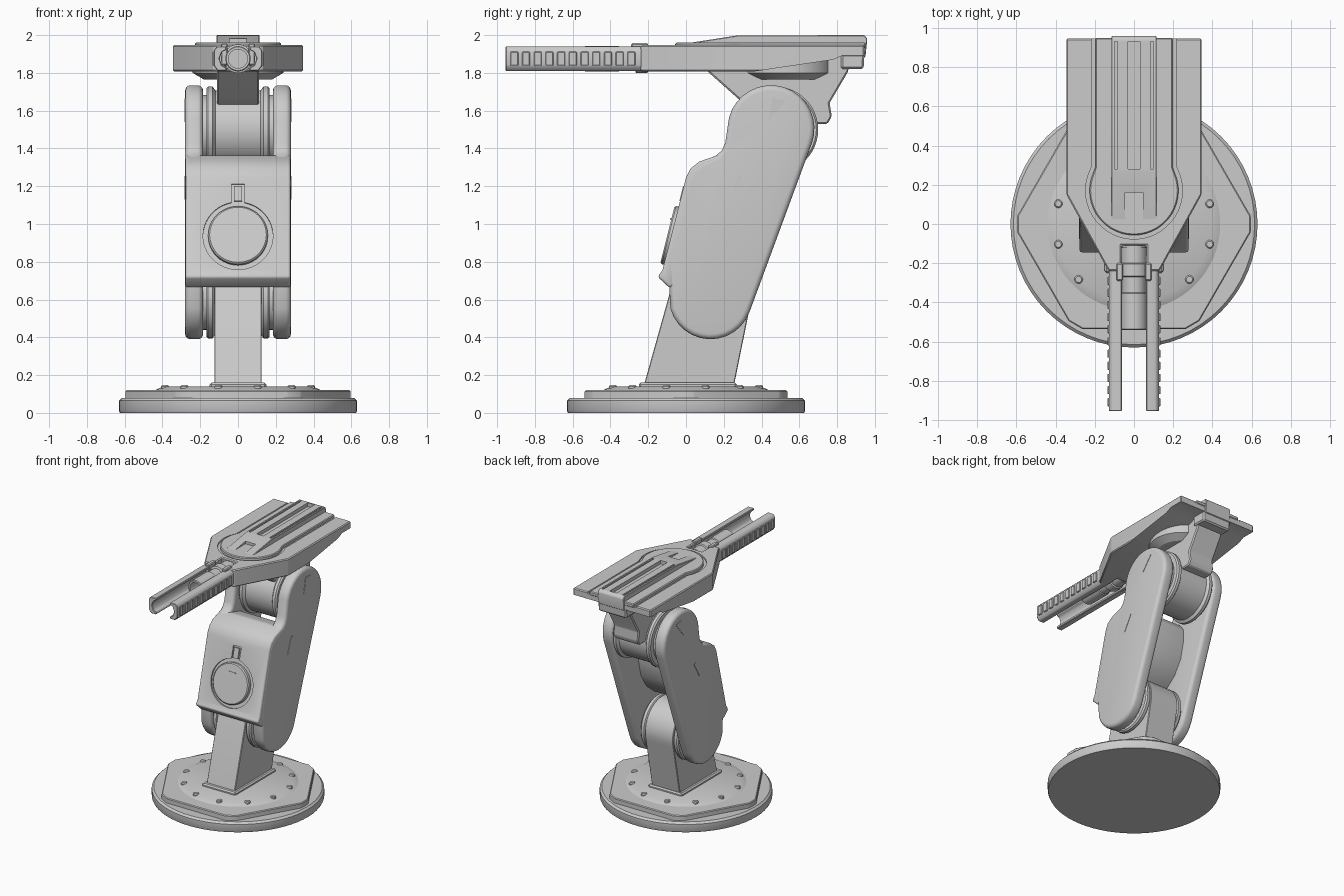
import bpy, bmesh
from math import sin, cos, pi, radians
from mathutils import Vector

if "Cube" in bpy.data.objects:
    bpy.data.objects.remove(bpy.data.objects["Cube"])

# ---------- helpers ----------
PLACE = {'x': lambda a, b, h: (h, a, b), 'y': lambda a, b, h: (a, h, b), 'z': lambda a, b, h: (a, b, h)}

def finish(bm, name):
    bmesh.ops.remove_doubles(bm, verts=bm.verts, dist=1e-5)
    bmesh.ops.recalc_face_normals(bm, faces=bm.faces)
    me = bpy.data.meshes.new(name)
    bm.to_mesh(me)
    bm.free()
    ob = bpy.data.objects.new(name, me)
    bpy.context.collection.objects.link(ob)
    return ob

def prism(name, pts, axis, lo, hi, bev=0.0, seg=1):
    """Extrude a 2D outline along an axis, optionally rounding its sharp edges."""
    bm = bmesh.new()
    a = [bm.verts.new(PLACE[axis](p[0], p[1], lo)) for p in pts]
    b = [bm.verts.new(PLACE[axis](p[0], p[1], hi)) for p in pts]
    n = len(pts)
    bm.faces.new(a)
    bm.faces.new(b[::-1])
    for i in range(n):
        bm.faces.new((a[i], b[i], b[(i + 1) % n], a[(i + 1) % n]))
    bmesh.ops.recalc_face_normals(bm, faces=bm.faces)
    if bev:
        edges = [e for e in bm.edges if e.calc_face_angle(0) > 0.5]
        bmesh.ops.bevel(bm, geom=edges, offset=bev, segments=seg, profile=0.5,
                        affect='EDGES', clamp_overlap=True)
    return finish(bm, name)

def box(name, x, y, z, bev=0.0):
    return prism(name, [(x[0], y[0]), (x[1], y[0]), (x[1], y[1]), (x[0], y[1])], 'z', z[0], z[1], bev)

def lathe(name, prof, axis='z', at=(0, 0, 0), n=48):
    """Revolve (radius, height) points round an axis through 'at'."""
    bm = bmesh.new()
    rings = [[bm.verts.new(Vector(PLACE[axis](r * cos(2 * pi * i / n), r * sin(2 * pi * i / n), h)) + Vector(at))
              for i in range(n)] for r, h in prof]
    for p, q in zip(rings, rings[1:]):
        for i in range(n):
            j = (i + 1) % n
            bm.faces.new((p[i], p[j], q[j], q[i]))
    return finish(bm, name)

def arc(cx, cy, r, a0, a1, n):
    return [(cx + r * cos(radians(a0 + (a1 - a0) * i / n)), cy + r * sin(radians(a0 + (a1 - a0) * i / n)))
            for i in range(n + 1)]

def cut(ob, *cutters):
    for c in cutters:
        m = ob.modifiers.new("cut", 'BOOLEAN')
        m.operation, m.solver, m.object = 'DIFFERENCE', 'EXACT', c
        bpy.context.view_layer.objects.active = ob
        bpy.ops.object.modifier_apply(modifier=m.name)
        bpy.data.objects.remove(c)

# ---------- base ----------
lathe("base_disc", [(0, 0), (.625, 0), (.63, .01), (.63, .065), (.615, .08), (0, .08)], n=64)
hexa = [(.597 * cos(radians(60 * k + d)), .597 * sin(radians(60 * k + d))) for k in range(6) for d in (-4, 4)]
prism("base_hex_plate", hexa, 'z', .07, .12, .006)
lathe("base_raised_ring", [(0, .1), (.44, .1), (.44, .12), (.395, .14), (0, .14)], n=64)
for k in range(12):
    a = radians(15 + 30 * k)
    lathe("base_bolt", [(0, .12), (.022, .12), (.022, .14), (.016, .147), (0, .147)],
          at=(.4 * cos(a), .4 * sin(a), 0), n=12)
box("post_foot", (-.15, .15), (-.25, .27), (.13, .16), .01)

# ---------- post with rounded top ----------
prism("post", [(-.222, .15), (.255, .15)] + arc(.13, .61, .215, -17, 163, 16), 'x', -.125, .125, .004)

# ---------- pivot drums ----------
def drum(name, y, z, r):
    half = [(0, .2), (r - .045, .2), (r - .045, .168), (r - .01, .168), (r, .158), (r, .135), (r - .02, .12)]
    lathe(name, half + [(p, -h) for p, h in half[::-1]], 'x', (0, y, z), 48)
drum("lower_pivot_drum", .13, .61, .215)
drum("upper_pivot_drum", .472, 1.5, .228)

# ---------- arm side plates ----------
plate = (arc(.13, .61, .22, 195, 340, 12) + arc(.45, 1.505, .23, -20, 165, 16) +
         [(.208, 1.43), (.19, 1.39), (.16, 1.363), (.07, 1.325), (.025, 1.29), (0, 1.24), (-.1, .8), (-.088, .66)])
for s in (1, -1):
    prism("arm_side_plate", plate, 'x', s * .185, s * .28, .028, 4)
    # shallow wedge marks
    for i, w in enumerate(([(.46, 1.665), (.53, 1.655), (.435, 1.54)], [(.275, 1.255), (.30, 1.25), (.23, 1.13)])):
        prism("plate_mark", w, 'x', s * .275, s * .283)

# ---------- front housing bridging the plates ----------
house = [(.3, 1.33), (.17, 1.365), (.07, 1.33), (.025, 1.295), (0, 1.245), (-.125, .755), (-.15, .72), (-.085, .66),
         (0, .72), (.04, .8), (.14, .85), (.24, .93), (.31, 1.04), (.34, 1.17), (.345, 1.27)]
housing = prism("arm_front_housing", house, 'x', -.278, .278, .014, 3)

def on_face(ob):
    """Lay an object modelled in x/z around the origin onto the sloping front face."""
    ob.rotation_euler = (-radians(14), 0, 0)
    ob.location = (0, -.079, .938)
    bpy.context.view_layer.update()
    return ob
key = arc(0, 0, .185, 101, 439, 44) + [(.035, .282), (-.035, .282)]
cut(housing, on_face(prism("keyhole_cut", key, 'y', -.1, .014)))
on_face(lathe("round_cover", [(0, .05), (.158, .05), (.158, -.012), (.15, -.02), (0, -.02)], 'y', n=48))
on_face(box("cover_slot", (-.035, .035), (-.025, 0), (.08, .09)))
on_face(box("stem_insert", (-.022, .022), (-.002, .03), (.19, .27)))

# ---------- neck and turntable ----------
prism("neck_bracket", [(.10, 1.82), (.28, 1.66), (.45, 1.52), (.69, 1.53), (.75, 1.53), (.772, 1.57), (.76, 1.64),
                       (.86, 1.81), (.86, 1.9), (.12, 1.9)], 'x', -.112, .112, .008)
lathe("turntable", [(0, 1.765), (.18, 1.765), (.24, 1.8), (.24, 1.9), (0, 1.9)], at=(0, .54, 0))
prism("rear_latch", [(.82, 1.82), (.94, 1.82), (.945, 1.9), (.82, 1.9)], 'x', -.125, .125, .01)

# ---------- head body ----------
half = [(.065, -.11), (.065, -.24), (.13, -.24), (.345, .15), (.345, .945)]
body = prism("head_body", half + [(-x, y) for x, y in half[::-1]], 'z', 1.808, 1.947, .007)
cut(body, prism("underside_cut", [(.31, 1.8), (.78, 1.87), (.83, 1.893), (1.1, 1.893), (1.1, 1.7), (.31, 1.7)],
                'x', -.5, .5))

# raised deck with rounded front, set in a thin groove
def deck(d):
    return [(.205 + d, .95), (-.205 - d, .95)] + [(-.205 - d, .29)] + arc(0, .17, .235 + d, 155, 385, 28) + [(.205 + d, .29)]
cut(body, prism("deck_groove", deck(.012), 'z', 1.935, 2.1))
prism("head_deck", deck(-.008), 'z', 1.93, 1.96, .006)

# central ridge with long grooves and a front notch
ridge = prism("head_ridge", [(-.02, 1.93), (-.02, 1.953), (.27, 1.998), (.945, 2.0), (.96, 1.98), (.95, 1.885),
                             (.86, 1.885), (.84, 1.93)], 'x', -.115, .115, .004)
cut(ridge, box("slot", (-.03, .03), (.28, .93), (1.97, 2.1)),
    box("slot", (.085, .1), (.28, .93), (1.98, 2.1)),
    box("slot", (-.1, -.085), (.28, .93), (1.98, 2.1)),
    box("slot", (-.045, .045), (-.1, .16), (1.952, 2.1)))

# ---------- barrel ----------
lathe("barrel", [(0, -.05), (.06, -.05), (.06, -.12), (.066, -.12), (.066, -.2), (.076, -.205), (.076, -.265),
                 (.06, -.27), (.06, -.35), (.067, -.355), (.067, -.535), (.062, -.54), (.05, -.54), (.05, -.3),
                 (0, -.3)], 'y', (0, 0, 1.875), 32)

# ---------- twin rails with side teeth ----------
rail = [(.062, 1.81), (.108, 1.81), (.128, 1.838), (.128, 1.92), (.112, 1.94), (.062, 1.94), (.062, 1.922),
        (.085, 1.91), (.098, 1.875), (.085, 1.84), (.062, 1.828)]
for s in (1, -1):
    prism("rail", [(s * x, z) for x, z in rail], 'y', -.955, -.16, .004)
    for k in range(11):
        y = -.93 + .062 * k
        xs = sorted((s * .12, s * .136))
        box("rail_tooth", xs, (y, y + .042), (1.838, 1.912), .004)
    box("rail_clamp", sorted((s * .055, s * .09)), (-.29, -.2), (1.84, 1.957), .006)

# ---------- shading ----------
bpy.ops.object.select_all(action='SELECT')
bpy.context.view_layer.objects.active = body
bpy.ops.object.shade_smooth_by_angle(angle=radians(30))
